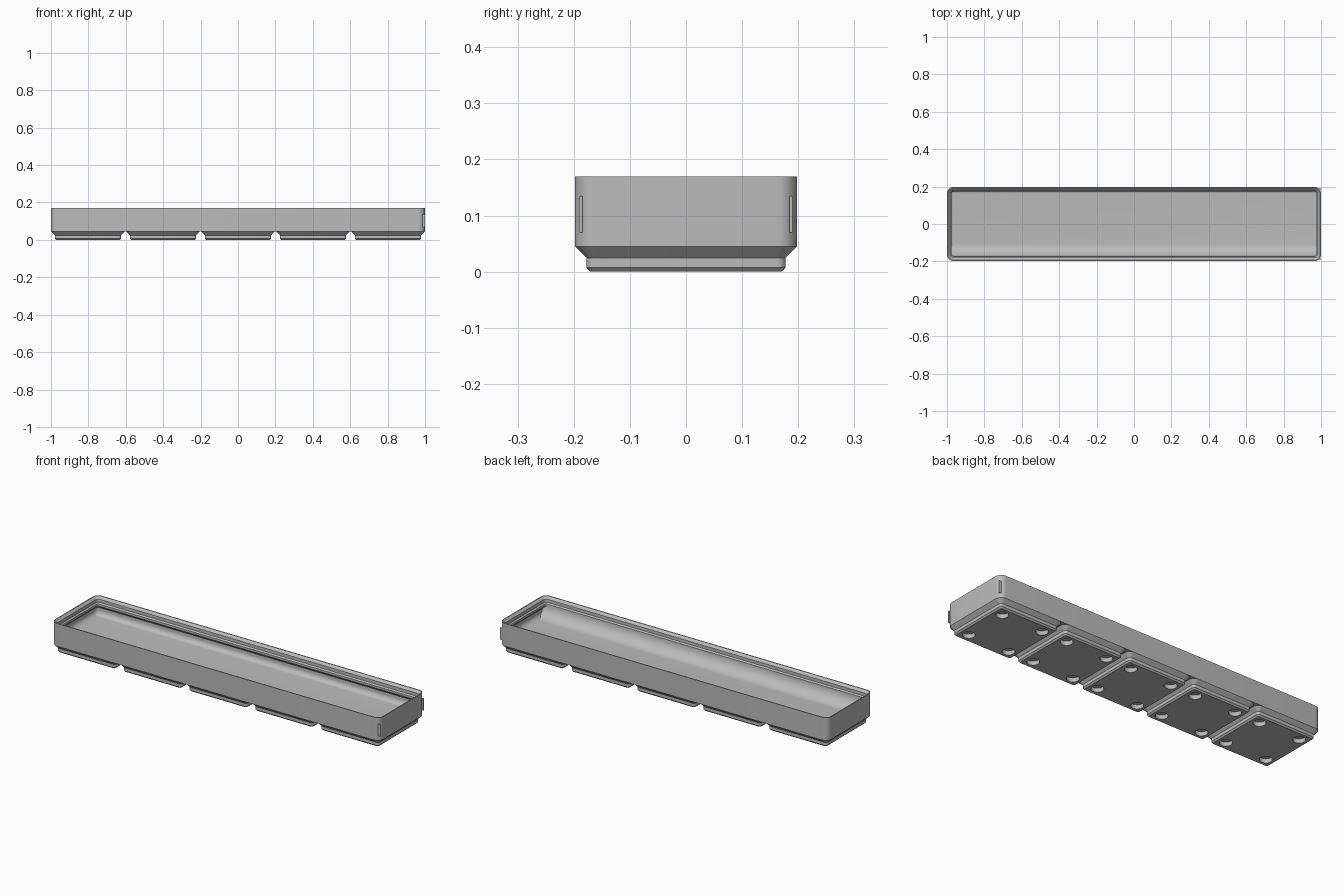
import bpy, bmesh, math
from mathutils import Matrix, Vector

K = 2 / 209.5            # millimetres to scene units
HX, HY, R = 104.75, 20.75, 3.75
PITCH, UNITS = 42, 5

if "Cube" in bpy.data.objects:
    bpy.data.objects.remove(bpy.data.objects["Cube"])

grey = bpy.data.materials.new("plain grey")
grey.use_nodes = True
COLOUR = (0.5, 0.5, 0.5, 1)
grey.diffuse_color = COLOUR
grey.node_tree.nodes["Principled BSDF"].inputs["Base Color"].default_value = COLOUR


def finish(bm, name, angle=30):
    """Scale to scene units and make a smooth-shaded object with sharp edges."""
    bmesh.ops.recalc_face_normals(bm, faces=bm.faces)
    bmesh.ops.scale(bm, vec=(K, K, K), verts=bm.verts)
    mesh = bpy.data.meshes.new(name)
    bm.to_mesh(mesh)
    bm.free()
    mesh.materials.append(grey)
    obj = bpy.data.objects.new(name, mesh)
    bpy.context.collection.objects.link(obj)
    smooth(obj, angle)
    return obj


def smooth(obj, angle=30):
    bpy.ops.object.select_all(action='DESELECT')
    obj.select_set(True)
    bpy.context.view_layer.objects.active = obj
    bpy.ops.object.shade_smooth_by_angle(angle=math.radians(angle))


def ring(bm, hx, hy, inset, z, steps=10):
    """Rounded rectangle, drawn inward from the outer outline."""
    r = max(R - inset, 0.05)
    cx, cy = hx - inset - r, hy - inset - r
    verts = []
    for q, (sx, sy) in enumerate([(1, 1), (-1, 1), (-1, -1), (1, -1)]):
        for i in range(steps + 1):
            a = (q + i / steps) * math.pi / 2
            verts.append(bm.verts.new((sx * cx + r * math.cos(a),
                                       sy * cy + r * math.sin(a), z)))
    return verts


def loft(hx, hy, profile):
    """Stack rings along an (inset, z) profile and cap both ends."""
    bm = bmesh.new()
    rings = [ring(bm, hx, hy, inset, z) for inset, z in profile]
    for a, b in zip(rings, rings[1:]):
        for i in range(len(a)):
            j = (i + 1) % len(a)
            bm.faces.new((a[i], a[j], b[j], b[i]))
    bm.faces.new(rings[0])
    bm.faces.new(rings[-1])
    return bm


# Tray body: outer wall, stacking lip, cavity with a rounded floor edge
WALL, FLOOR, FILLET = 0.95, 7, 2.8
profile = [(0, 4.75), (0, 17.8), (0.6, 17.8), (1.9, 16.5), (1.9, 14.7),
           (2.6, 14), (2.6, 12.8), (WALL, 11.15)]
for i in range(9):
    a = i / 8 * math.pi / 2
    profile.append((WALL + FILLET * (1 - math.cos(a)),
                    FLOOR + FILLET * (1 - math.sin(a))))
finish(loft(HX, HY, profile), "tray_body")

# Scoop: concave ramp along the front inside wall
bm = bmesh.new()
y0, rad = -HY + 2.6, 6.95
outline = [(-HY + 1.2, FLOOR - 0.5), (-HY + 1.2, FLOOR + rad)]
for i in range(17):
    a = i / 16 * math.pi / 2
    outline.append((y0 + rad * (1 - math.cos(a)), FLOOR + rad * (1 - math.sin(a))))
outline.append((y0 + rad, FLOOR - 0.5))
end = HX - 1.1
face = bm.faces.new([bm.verts.new((-end, y, z)) for y, z in outline])
extruded = bmesh.ops.extrude_face_region(bm, geom=[face], use_keep_orig=True)
bmesh.ops.translate(bm, vec=(2 * end, 0, 0),
                    verts=[v for v in extruded["geom"] if isinstance(v, bmesh.types.BMVert)])
finish(bm, "front_scoop")

# Foot: stepped block with four round magnet pockets
foot = finish(loft(HY, HY, [(2.95, 0), (2.15, 0.8), (2.15, 2.6), (0, 4.75)]), "foot_1")
bm = bmesh.new()
for sx in (-1, 1):
    for sy in (-1, 1):
        bmesh.ops.create_cone(bm, cap_ends=True, segments=40, radius1=3.25, radius2=3.25,
                              depth=4.8, matrix=Matrix.Translation((13 * sx, 13 * sy, 0)))
cutter = finish(bm, "magnet_cutter")
cutter.hide_render = True
mod = foot.modifiers.new("pockets", 'BOOLEAN')
mod.operation, mod.solver, mod.object = 'DIFFERENCE', 'EXACT', cutter
bpy.context.view_layer.update()
graph = bpy.context.evaluated_depsgraph_get()
cut_mesh = bpy.data.meshes.new_from_object(foot.evaluated_get(graph))
foot.modifiers.clear()
foot.data = cut_mesh
bpy.data.objects.remove(cutter)
smooth(foot)

# Row of feet
for i in range(UNITS):
    part = foot if i == 0 else foot.copy()
    if i:
        part.name = f"foot_{i + 1}"
        bpy.context.collection.objects.link(part)
    part.location.x = (i - (UNITS - 1) / 2) * PITCH * K

# Thin upright ribs on the two corners of the +x end
for side, name in ((-1, "front_rib"), (1, "back_rib")):
    bm = bmesh.new()
    bmesh.ops.create_cube(bm, size=1)
    bmesh.ops.scale(bm, vec=(2, 0.6, 6.8), verts=bm.verts)
    bmesh.ops.translate(bm, vec=Vector((HX - 1, side * 19.6, 10.7)), verts=bm.verts)
    finish(bm, name)
